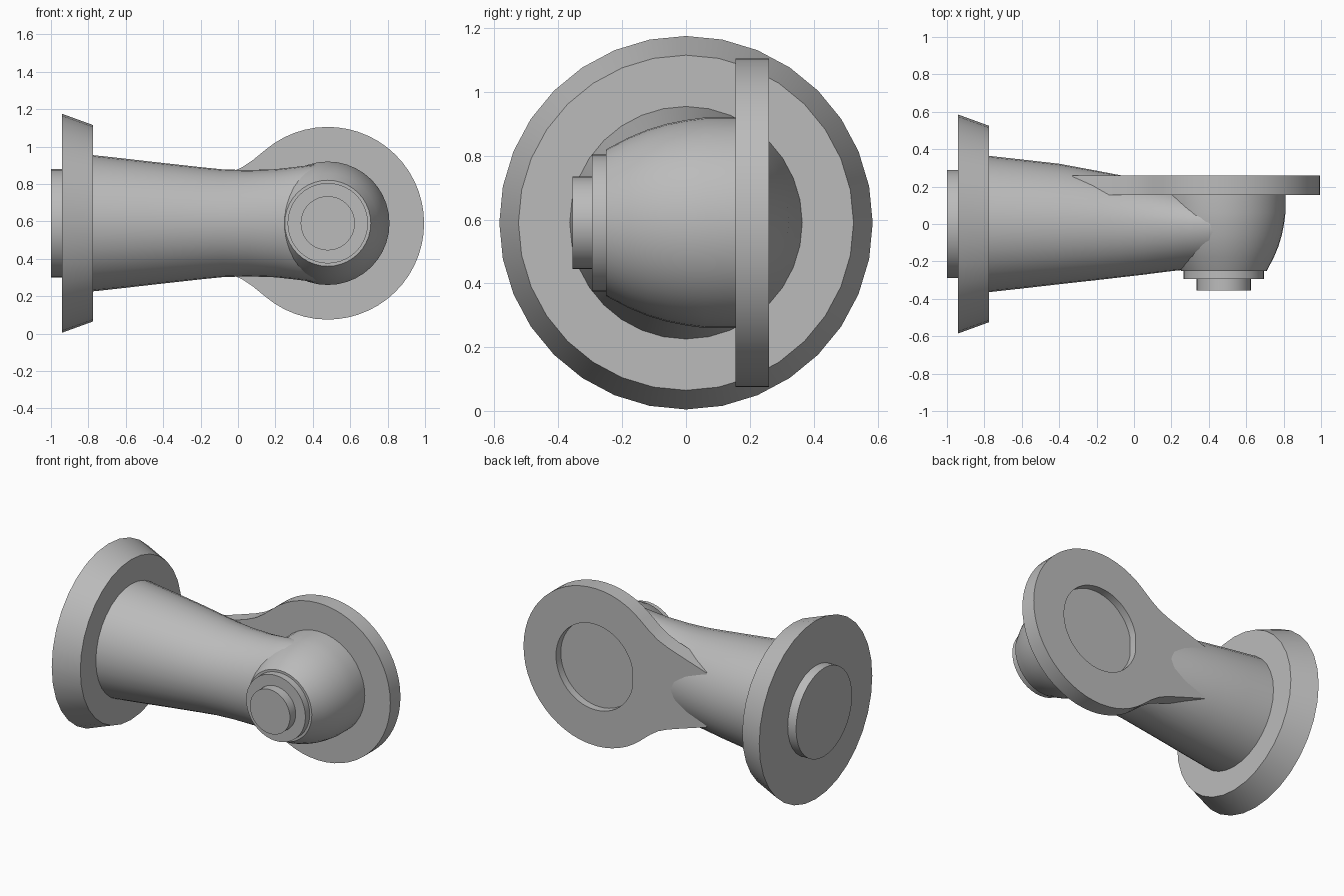
import bpy, bmesh
from math import sin, cos, pi, radians, atan2

cube = bpy.data.objects.get("Cube")
if cube:
    bpy.data.objects.remove(cube, do_unlink=True)

CZ = 0.59   # height of the arm axis
HX = 0.48   # x of the head axis

grey = bpy.data.materials.new("satin grey")
grey.use_nodes = True
colour = (0.5, 0.5, 0.5, 1)
grey.diffuse_color = colour
grey.node_tree.nodes["Principled BSDF"].inputs["Base Color"].default_value = colour


def loft(name, rings):
    """Skin a list of equal-length point rings and cap both ends."""
    bm = bmesh.new()
    loops = [[bm.verts.new(p) for p in ring] for ring in rings]
    n = len(loops[0])
    for a, b in zip(loops, loops[1:]):
        for i in range(n):
            j = (i + 1) % n
            bm.faces.new((a[i], a[j], b[j], b[i]))
    bm.faces.new(loops[0])
    bm.faces.new(loops[-1])
    bmesh.ops.recalc_face_normals(bm, faces=bm.faces)
    mesh = bpy.data.meshes.new(name)
    bm.to_mesh(mesh)
    bm.free()
    mesh.materials.append(grey)
    obj = bpy.data.objects.new(name, mesh)
    bpy.context.collection.objects.link(obj)
    bpy.ops.object.select_all(action='DESELECT')
    obj.select_set(True)
    bpy.context.view_layer.objects.active = obj
    bpy.ops.object.shade_smooth_by_angle(angle=radians(32))
    return obj


def angles(n):
    return [2 * pi * i / n for i in range(n)]


def ring_x(x, r, n=32):
    return [(x, r * cos(t), CZ + r * sin(t)) for t in angles(n)]


def ring_y(y, r, n=40):
    return [(HX + r * cos(t), y, CZ + r * sin(t)) for t in angles(n)]


# Wall flange and its rear boss
loft("wall_flange", [ring_x(-0.94, 0.585), ring_x(-0.775, 0.525)])
loft("rear_boss", [ring_x(-1, 0.29), ring_x(-0.93, 0.29)])

# Arm: x, front radius, back radius, vertical radius
sections = [(-0.8, 0.367, 0.367, 0.367), (-0.6, 0.345, 0.345, 0.345),
            (-0.4, 0.322, 0.322, 0.322), (-0.2, 0.3, 0.285, 0.3),
            (-0.08, 0.286, 0.262, 0.288), (0.05, 0.271, 0.235, 0.284),
            (0.2, 0.252, 0.2, 0.289), (0.3, 0.242, 0.18, 0.3),
            (0.4, 0.236, 0.17, 0.313), (0.48, 0.23, 0.17, 0.31)]
loft("arm", [[(x, (back if cos(t) > 0 else front) * cos(t), CZ + up * sin(t))
              for t in angles(32)] for x, front, back, up in sections])

# Rounded head with collar and button
dome = [(0.16, 0.33), (0.06, 0.33), (0, 0.322), (-0.06, 0.31), (-0.12, 0.292),
        (-0.18, 0.267), (-0.25, 0.23)]
loft("head", [ring_y(y, r) for y, r in dome])
loft("collar", [ring_y(-0.24, 0.215), ring_y(-0.295, 0.215)])
loft("button", [ring_y(-0.285, 0.145), ring_y(-0.355, 0.145)])

# Mounting plate: round outline flowing into a neck, with a round recess behind
neck = [(0.08, 0.338), (0.02, 0.298), (-0.05, 0.268), (-0.15, 0.235), (-0.33, 0.178)]
arc = [radians(-130 + 260 * i / 40) for i in range(41)]
outline = [(HX + 0.515 * cos(t), 0.515 * sin(t)) for t in arc]
outline += neck + [(x, -z) for x, z in reversed(neck)]


def plate_ring(y):
    return [(x, y, CZ + z) for x, z in outline]


def recess_ring(y):
    turns = [atan2(z, x - HX) for x, z in outline]
    return [(HX + 0.28 * cos(t), y, CZ + 0.28 * sin(t)) for t in turns]


loft("mounting_plate", [plate_ring(0.155), plate_ring(0.26),
                        recess_ring(0.26), recess_ring(0.21)])
